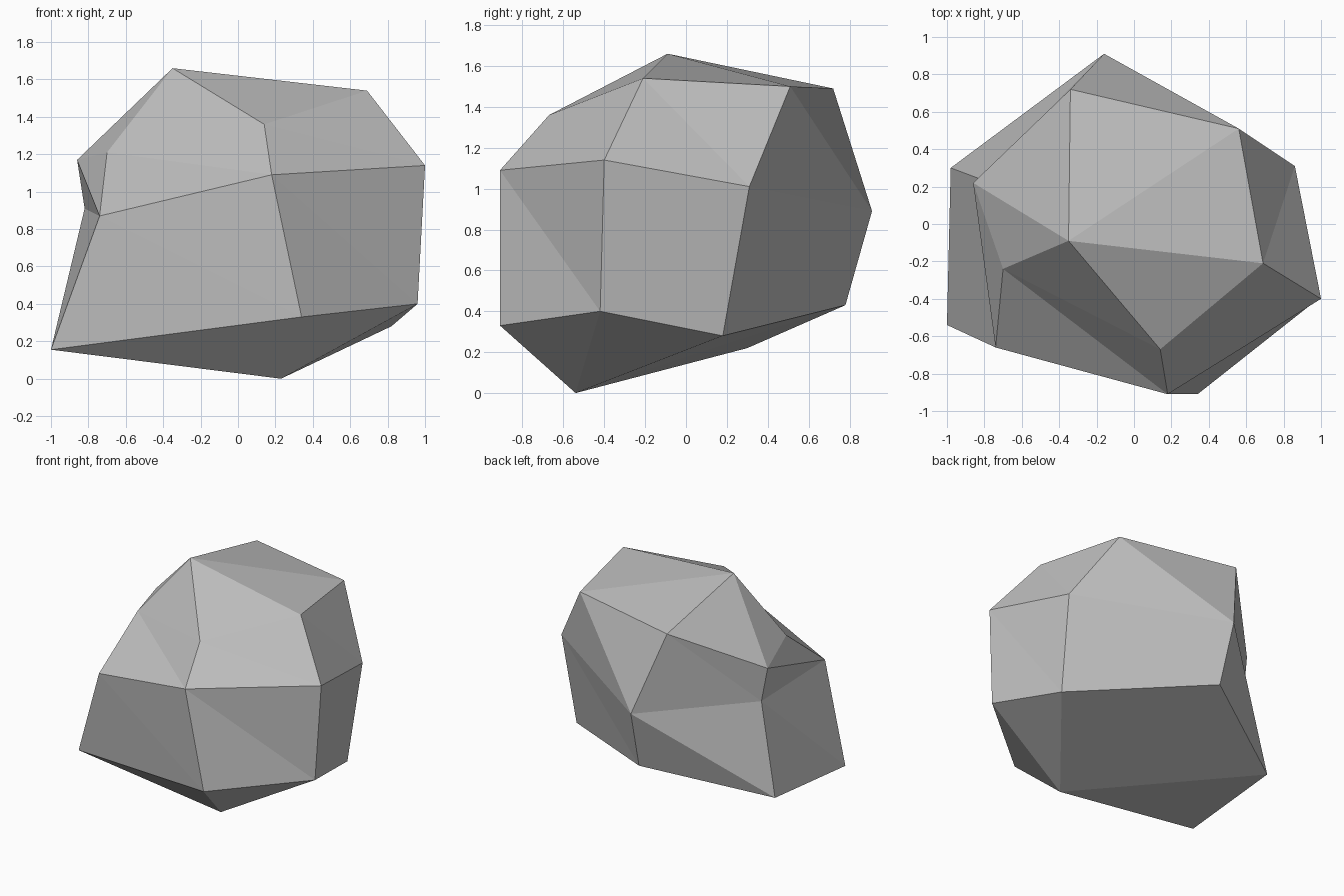
import bpy
import bmesh

cube = bpy.data.objects.get("Cube")
if cube:
    bpy.data.objects.remove(cube, do_unlink=True)


def make_material(name, colour):
    material = bpy.data.materials.new(name)
    material.use_nodes = True
    material.diffuse_color = colour
    shader = next(n for n in material.node_tree.nodes if n.type == "BSDF_PRINCIPLED")
    shader.inputs["Base Color"].default_value = colour
    shader.inputs["Roughness"].default_value = 1
    return material


# Boulder: two poles joined by three irregular rings of six points,
# each ring running from the front round towards +x
peak = (-.35, -.09, 1.66)
shoulder = [(.14, -.67, 1.36), (.69, -.21, 1.54), (.56, .51, 1.5),
            (-.34, .72, 1.49), (-.86, .22, 1.17), (-.7, -.24, 1.21)]
waist = [(.18, -.91, 1.09), (1, -.4, 1.14), (.86, .31, 1.01),
         (-.16, .91, .89), (-.82, .24, .91), (-.74, -.66, .87)]
base = [(.34, -.91, .33), (.96, -.42, .4), (.82, .18, .28),
        (-.14, .78, .43), (-.98, .3, .22), (-1, -.54, .155)]
foot = (.23, -.54, 0)


def add_band(bm, upper, lower):
    """Join two rings with pairs of triangular facets."""
    for i in range(len(upper)):
        j = (i + 1) % len(upper)
        bm.faces.new((lower[i], lower[j], upper[i]))
        bm.faces.new((lower[j], upper[j], upper[i]))


def add_cap(bm, pole, ring):
    """Close a ring with a fan of triangles to its pole."""
    for i in range(len(ring)):
        bm.faces.new((ring[i], ring[(i + 1) % len(ring)], pole))


bm = bmesh.new()
rings = [[bm.verts.new(p) for p in ring] for ring in (shoulder, waist, base)]
add_cap(bm, bm.verts.new(peak), rings[0])
for upper, lower in zip(rings, rings[1:]):
    add_band(bm, upper, lower)
add_cap(bm, bm.verts.new(foot), rings[-1])
bmesh.ops.recalc_face_normals(bm, faces=bm.faces)

mesh = bpy.data.meshes.new("boulder")
bm.to_mesh(mesh)
bm.free()
mesh.materials.append(make_material("stone grey", (.52, .52, .52, 1)))
boulder = bpy.data.objects.new("boulder", mesh)
bpy.context.collection.objects.link(boulder)
